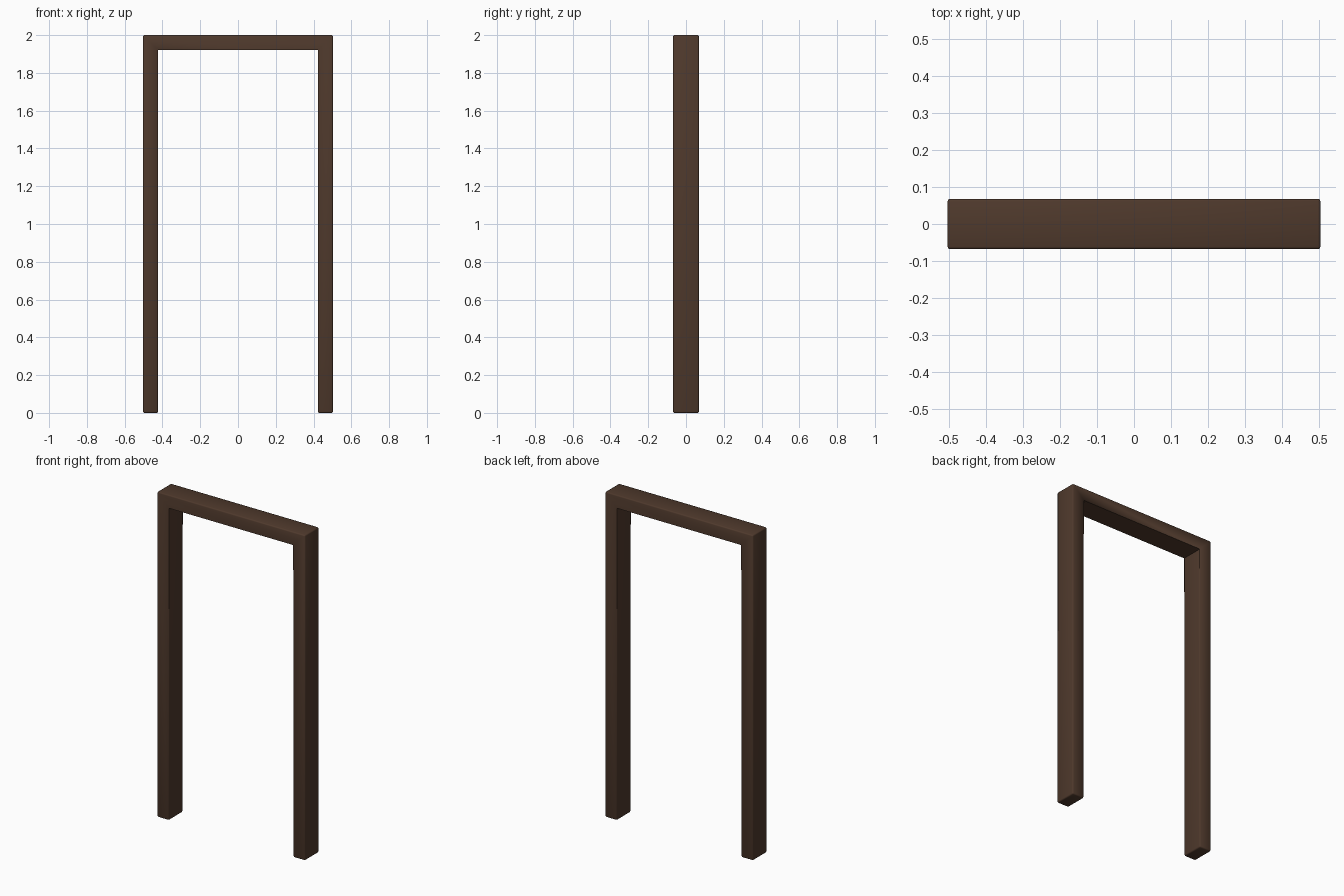
import bpy, bmesh

if "Cube" in bpy.data.objects:
    bpy.data.objects.remove(bpy.data.objects["Cube"])

# Dimensions of the door frame
OUT_X, IN_X = 0.503, 0.423
TOP, IN_TOP = 2.0, 1.92
HALF_Y = 0.068

wood = bpy.data.materials.new("dark brown wood")
wood.diffuse_color = (0.078, 0.041, 0.025, 1)
wood.use_nodes = True
wood.node_tree.nodes["Principled BSDF"].inputs["Base Color"].default_value = wood.diffuse_color

# Arch-shaped profile: two posts joined by a lintel
half = [(OUT_X, 0), (OUT_X, TOP)]
inner = [(IN_X, IN_TOP), (IN_X, 0)]
profile = ([(-x, z) for x, z in half] + half[::-1]
           + inner[::-1] + [(-x, z) for x, z in inner])

bm = bmesh.new()
face = bm.faces.new([bm.verts.new((x, -HALF_Y, z)) for x, z in profile])
ext = bmesh.ops.extrude_face_region(bm, geom=[face])
bmesh.ops.translate(bm, vec=(0, 2 * HALF_Y, 0),
                    verts=[v for v in ext["geom"] if isinstance(v, bmesh.types.BMVert)])
bmesh.ops.recalc_face_normals(bm, faces=bm.faces)

# Soften every edge except the two inside corners under the lintel
edges = [e for e in bm.edges
         if not all(abs(abs(v.co.x) - IN_X) < 1e-4 and abs(v.co.z - IN_TOP) < 1e-4
                    for v in e.verts)]
bmesh.ops.bevel(bm, geom=edges, offset=0.007, offset_type='OFFSET', segments=2,
                profile=0.5, affect='EDGES', clamp_overlap=True)
bmesh.ops.recalc_face_normals(bm, faces=bm.faces)

mesh = bpy.data.meshes.new("door_frame")
bm.to_mesh(mesh)
bm.free()
mesh.materials.append(wood)
frame = bpy.data.objects.new("door_frame", mesh)
bpy.context.collection.objects.link(frame)

# Smooth rounded edges
bpy.context.view_layer.objects.active = frame
frame.select_set(True)
bpy.ops.object.shade_smooth_by_angle(angle=0.9)
